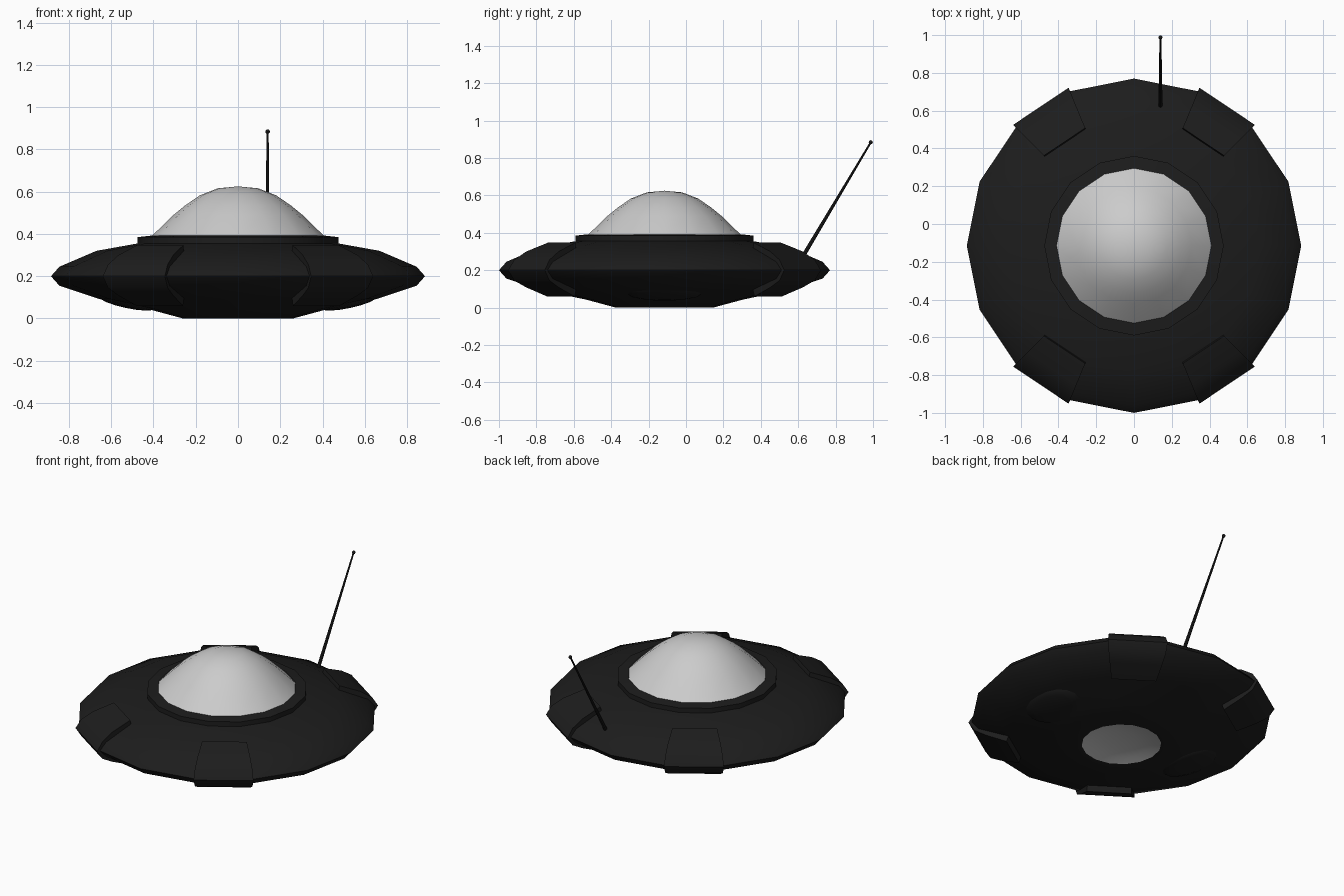
import bpy, bmesh
from math import sin, cos, pi, radians
from mathutils import Vector, Matrix

if "Cube" in bpy.data.objects:
    bpy.data.objects.remove(bpy.data.objects["Cube"])

CY = -0.115          # saucer axis sits at x = 0, y = CY
SIDES = 16

black = bpy.data.materials.new("black_hull")
black.diffuse_color = (0.012, 0.012, 0.012, 1)
black.use_nodes = True
black.node_tree.nodes["Principled BSDF"].inputs["Base Color"].default_value = black.diffuse_color
glass = bpy.data.materials.new("pale_glass")
glass.diffuse_color = (0.75, 0.75, 0.75, 1)
glass.use_nodes = True
glass.node_tree.nodes["Principled BSDF"].inputs["Base Color"].default_value = glass.diffuse_color


def finish(name, bm, mat, angle=40):
    bmesh.ops.remove_doubles(bm, verts=bm.verts, dist=1e-5)
    bmesh.ops.recalc_face_normals(bm, faces=bm.faces)
    me = bpy.data.meshes.new(name)
    bm.to_mesh(me)
    bm.free()
    ob = bpy.data.objects.new(name, me)
    bpy.context.collection.objects.link(ob)
    me.materials.append(mat)
    bpy.ops.object.select_all(action='DESELECT')
    ob.select_set(True)
    bpy.context.view_layer.objects.active = ob
    bpy.ops.object.shade_smooth_by_angle(angle=radians(angle))
    return ob


def lathe(name, profile, mat, angle=40):
    """Turn an (r, z) profile into a 16-sided body round the saucer axis."""
    bm = bmesh.new()
    vs = [bm.verts.new((r, CY, z)) for r, z in profile]
    es = [bm.edges.new(p) for p in zip(vs, vs[1:])]
    bmesh.ops.spin(bm, geom=vs + es, cent=(0, CY, 0), axis=(0, 0, 1),
                   angle=2 * pi, steps=SIDES, use_duplicate=False)
    bmesh.ops.remove_doubles(bm, verts=bm.verts, dist=1e-4)
    return finish(name, bm, mat, angle)


# Hull with the raised collar on top
lathe("hull", [(0.235, 0.006), (0.26, 0), (0.42, 0.043), (0.66, 0.093),
               (0.845, 0.155), (0.885, 0.2), (0.845, 0.245), (0.67, 0.32),
               (0.475, 0.355), (0.475, 0.385), (0.41, 0.392)], black)

# Canopy and recessed belly light
lathe("canopy", [(0.41, 0.388), (0.305, 0.49), (0.25, 0.535), (0.18, 0.583),
                 (0.095, 0.616), (0, 0.625)], glass, 60)
lathe("belly_light", [(0.235, 0.006), (0.18, 0.022), (0.1, 0.034), (0, 0.038)],
      glass, 60)

# Four rim pads, each covering one hull facet
pad = [(0.66, 0.28), (0.675, 0.347), (0.8, 0.3), (0.87, 0.255), (0.905, 0.2),
       (0.87, 0.145), (0.8, 0.108), (0.68, 0.06), (0.66, 0.12)]
for name, start in (("back_right", 45), ("back_left", 112.5),
                    ("front_left", 225), ("front_right", 292.5)):
    bm = bmesh.new()
    rings = []
    for deg in (start, start + 22.5):
        a = radians(deg)
        rings.append([bm.verts.new((r * cos(a), CY + r * sin(a), z)) for r, z in pad])
    p, q = rings
    bm.faces.new(p)
    bm.faces.new(q)
    for i in range(len(pad)):
        j = (i + 1) % len(pad)
        bm.faces.new((p[i], p[j], q[j], q[i]))
    finish(name + "_rim_pad", bm, black)

# Shallow bulges under the left and right sides
for name, s in (("left", -1), ("right", 1)):
    bm = bmesh.new()
    m = (Matrix.Translation((s * 0.525, CY, 0.075))
         @ Matrix.Rotation(-s * radians(12), 4, 'Y')
         @ Matrix.Diagonal((0.135, 0.2, 0.026, 1)))
    bmesh.ops.create_uvsphere(bm, u_segments=16, v_segments=8, radius=1, matrix=m)
    finish(name + "_belly_bulge", bm, black)

# Antenna leaning backwards, with a small ball tip
base, tip = Vector((0.14, 0.62, 0.265)), Vector((0.14, 0.988, 0.884))
d = tip - base
rot = d.to_track_quat('Z', 'Y').to_matrix().to_4x4()
bm = bmesh.new()
bmesh.ops.create_cone(bm, cap_ends=True, segments=8, radius1=0.011, radius2=0.005,
                      depth=d.length, matrix=Matrix.Translation((base + tip) / 2) @ rot)
bmesh.ops.create_uvsphere(bm, u_segments=8, v_segments=6, radius=0.011,
                          matrix=Matrix.Translation(tip))
finish("antenna", bm, black)
